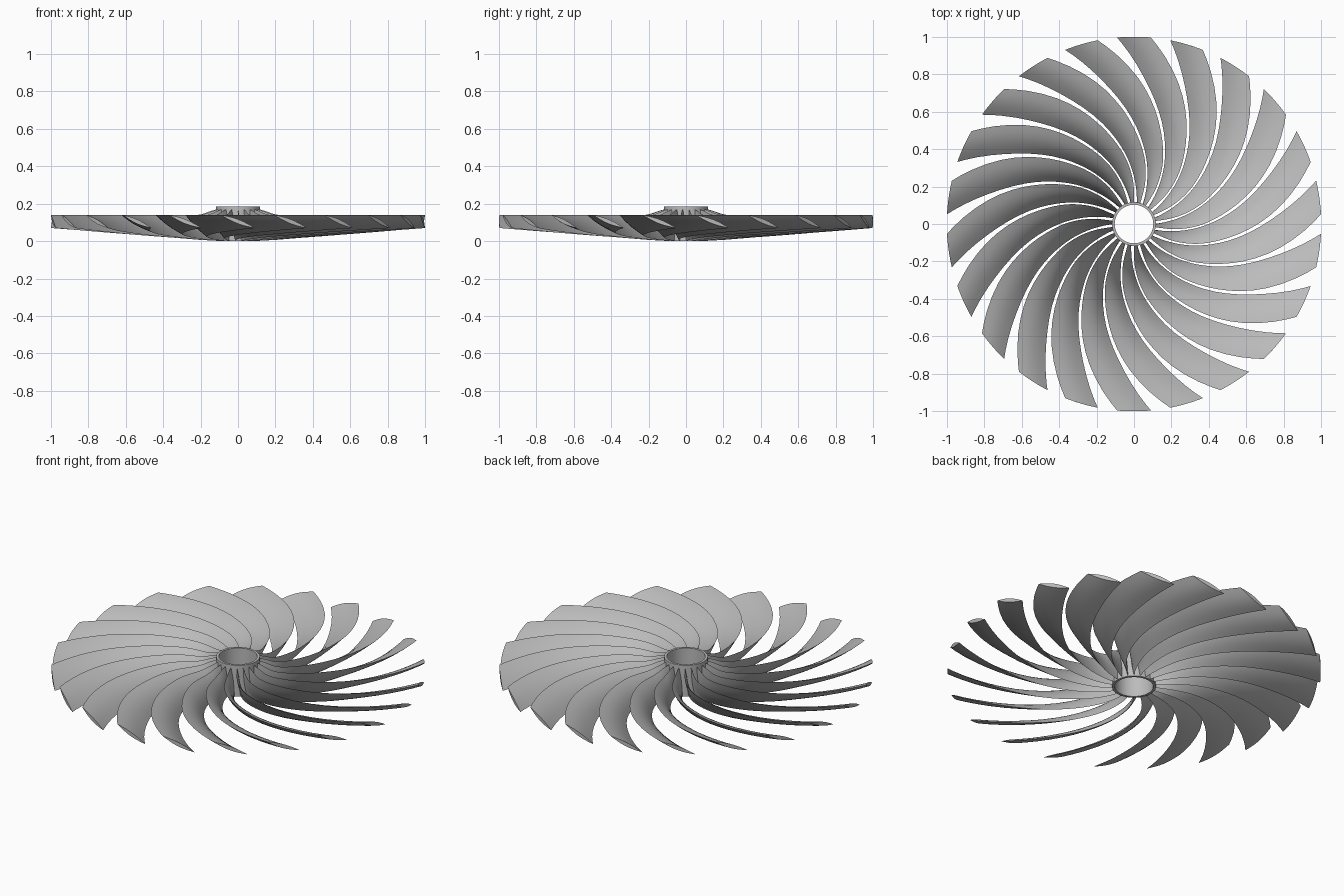
import bpy, bmesh, math

if "Cube" in bpy.data.objects:
    bpy.data.objects.remove(bpy.data.objects["Cube"])

BLADES = 22
SPANS, CHORD = 28, 8

grey = bpy.data.materials.new("satin grey")
grey.use_nodes = True
colour = (0.5, 0.5, 0.5, 1)
grey.diffuse_color = colour
grey.node_tree.nodes["Principled BSDF"].inputs["Base Color"].default_value = colour

# Blade stations: radius, centre angle, half width (degrees), low z, high z, half thickness
STATIONS = [
    (0.108, -53, 4.5, 0.004, 0.172, 0.004),
    (0.15, -52, 5.5, 0.004, 0.16, 0.006),
    (0.22, -49.5, 6.8, 0.008, 0.14, 0.008),
    (0.34, -43.5, 7.4, 0.018, 0.14, 0.01),
    (0.5, -34.3, 7.3, 0.03, 0.14, 0.012),
    (0.75, -20.8, 7.1, 0.05, 0.14, 0.012),
    (1.0, -8.18, 5.2, 0.07, 0.14, 0.011),
]


def station(t):
    """Smoothly interpolated station, t from 0 (root) to 1 (tip)."""
    last = len(STATIONS) - 1
    i = min(int(t * last), last - 1)
    f = t * last - i
    a, b, c, d = (STATIONS[min(max(i + k, 0), last)] for k in (-1, 0, 1, 2))
    return [q + 0.5 * f * (r - p + f * (2 * p - 5 * q + 4 * r - s + f * (3 * (q - r) + s - p)))
            for p, q, r, s in zip(a, b, c, d)]


def section(t):
    """Closed lens section lying on a cylinder about the axis."""
    r, mid, half, low, high, thick = station(t)
    mid, half = math.radians(mid), math.radians(half)
    run, rise = 2 * half * r, low - high
    length = math.hypot(run, rise)
    points = []
    for k in range(2 * CHORD):
        side = 1 if k <= CHORD else -1
        u = k / CHORD if side > 0 else 2 - k / CHORD
        bulge = side * thick * math.sin(math.pi * u)
        angle = mid + half * (2 * u - 1) - bulge * rise / length / r
        z = high + rise * u + bulge * run / length
        points.append((r * math.cos(angle), r * math.sin(angle), z))
    return points


def finish(name, bm):
    bmesh.ops.recalc_face_normals(bm, faces=bm.faces)
    mesh = bpy.data.meshes.new(name)
    bm.to_mesh(mesh)
    bm.free()
    mesh.materials.append(grey)
    obj = bpy.data.objects.new(name, mesh)
    bpy.context.collection.objects.link(obj)
    bpy.ops.object.select_all(action="DESELECT")
    obj.select_set(True)
    bpy.context.view_layer.objects.active = obj
    bpy.ops.object.shade_smooth_by_angle(angle=math.radians(35))
    return obj


def bridge(bm, a, b):
    for k in range(len(a)):
        n = (k + 1) % len(a)
        bm.faces.new((a[k], a[n], b[n], b[k]))


# Curved blade, lofted from root to tip
bm = bmesh.new()
rings = [[bm.verts.new(p) for p in section(i / SPANS)] for i in range(SPANS + 1)]
for a, b in zip(rings, rings[1:]):
    bridge(bm, a, b)
bm.faces.new(rings[0])
bm.faces.new(rings[-1])
blade = finish("blade_1", bm)

# Remaining blades around the axis
for i in range(1, BLADES):
    copy = bpy.data.objects.new(f"blade_{i + 1}", blade.data)
    copy.rotation_euler.z = math.tau * i / BLADES
    bpy.context.collection.objects.link(copy)

# Open hub tube
bm = bmesh.new()
profile = [(0.103, 0), (0.117, 0), (0.117, 0.185), (0.103, 0.185)]
loops = [[bm.verts.new((r * math.cos(math.tau * k / 64), r * math.sin(math.tau * k / 64), z))
          for k in range(64)] for r, z in profile]
for i in range(len(loops)):
    bridge(bm, loops[i], loops[(i + 1) % len(loops)])
finish("hub_ring", bm)
